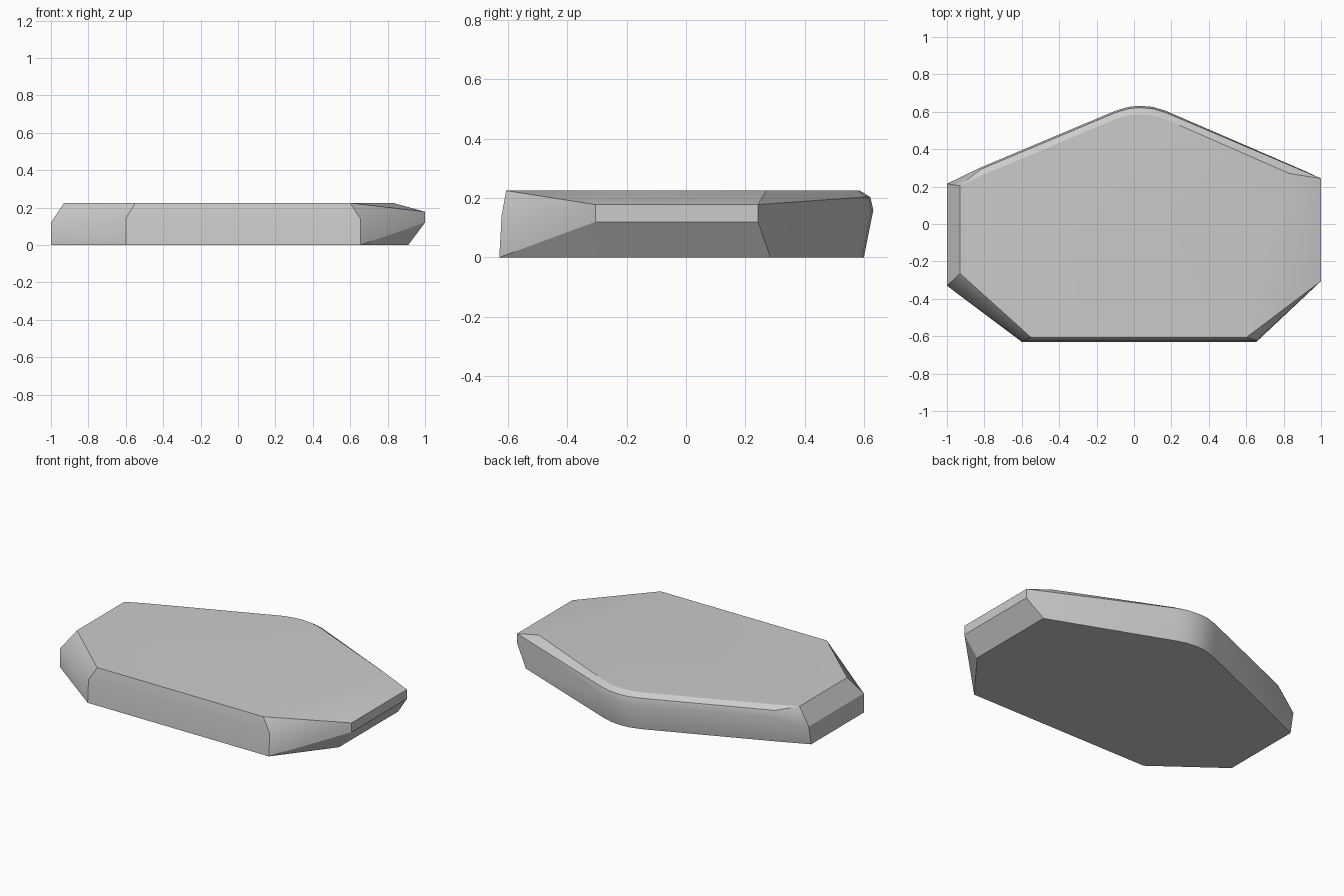
import bpy
import bmesh
import math

# Remove the default object
default_cube = bpy.data.objects.get("Cube")
if default_cube:
    bpy.data.objects.remove(default_cube, do_unlink=True)

TOP = 0.225


def make_material(name, colour):
    material = bpy.data.materials.new(name)
    material.use_nodes = True
    material.diffuse_color = colour
    shader = next(n for n in material.node_tree.nodes if n.type == 'BSDF_PRINCIPLED')
    shader.inputs["Base Color"].default_value = colour
    shader.inputs["Roughness"].default_value = 0.8
    return material


def upright(x, y, *heights):
    """Corner points stacked above one plan position."""
    return [(x, y, z) for z in heights]


def sweep_profile(path, profile):
    """Repeat an edge profile of (inset, height) along a plan path."""
    return [(x, y - inset, z) for x, y in path for inset, z in profile]


# Rear edge: two straight runs meeting at a rounded peak
rear_path = [(-0.82, 0.302), (-0.1, 0.605), (-0.03, 0.626), (0.03, 0.632),
             (0.1, 0.626), (0.17, 0.605)]
rear_profile = [(0.032, 0), (0, 0.16), (0.01, 0.203), (0.045, TOP)]
points = sweep_profile(rear_path, rear_profile)

# Front face, leaning back slightly towards the top
for bottom_x, top_x in ((-0.6, -0.55), (0.655, 0.6)):
    points += upright(bottom_x, -0.63, 0)
    points += upright(bottom_x, -0.622, 0.14)
    points += upright(top_x, -0.607, TOP)

# Right end: upright face with a chamfer above
points += upright(-1, -0.33, 0, 0.12)
points += upright(-1, 0.19, 0)
points += upright(-1, 0.215, 0.12)
points += upright(-0.93, -0.265, TOP)
points += upright(-0.93, 0.205, TOP)

# Left end: narrow upright band, undercut below and sloping above
points += upright(1, -0.305, 0.12, 0.178)
points += upright(1, 0.243, 0.12, 0.178)
points += upright(0.91, -0.3, 0)
points += upright(0.91, 0.285, 0)
points += upright(0.83, -0.24, TOP)
points += upright(0.83, 0.27, TOP)

# Wrap the corners in one faceted slab
bm = bmesh.new()
for point in points:
    bm.verts.new(point)
hull = bmesh.ops.convex_hull(bm, input=bm.verts)
loose = [v for v in set(hull["geom_interior"] + hull["geom_unused"])
         if isinstance(v, bmesh.types.BMVert) and not v.link_faces]
bmesh.ops.delete(bm, geom=loose, context='VERTS')
bmesh.ops.dissolve_limit(bm, angle_limit=math.radians(1),
                         verts=bm.verts, edges=bm.edges)
bmesh.ops.recalc_face_normals(bm, faces=bm.faces)
mesh = bpy.data.meshes.new("stone_slab")
bm.to_mesh(mesh)
bm.free()

slab = bpy.data.objects.new("stone_slab", mesh)
bpy.context.collection.objects.link(slab)
mesh.materials.append(make_material("stone grey", (0.6, 0.6, 0.6, 1)))

# Soften the worn rim while keeping the hard corners
bpy.ops.object.select_all(action='DESELECT')
slab.select_set(True)
bpy.context.view_layer.objects.active = slab
bpy.ops.object.shade_smooth_by_angle(angle=math.radians(30))
